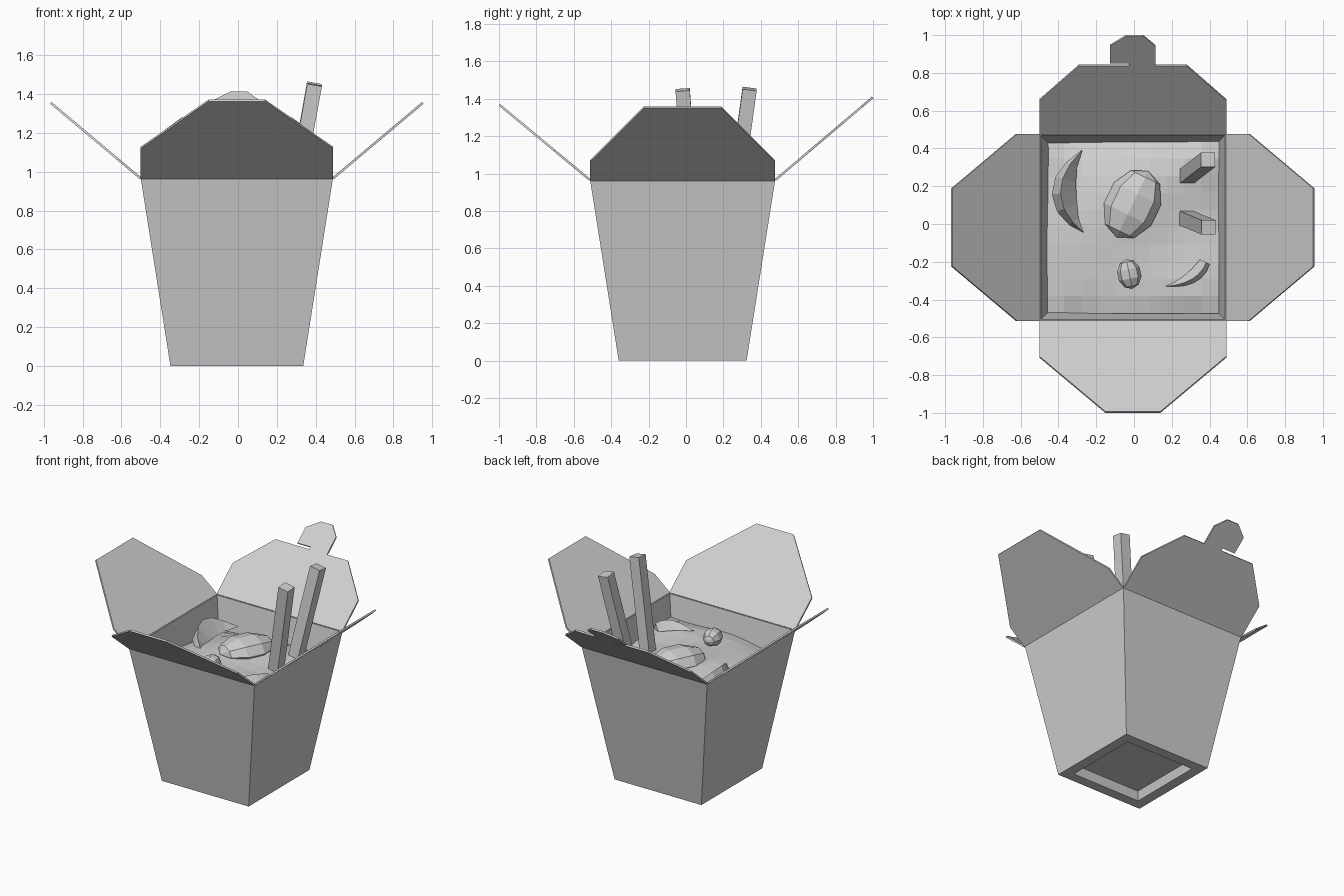
import bpy, bmesh, math
from mathutils import Vector, Matrix

cube = bpy.data.objects.get("Cube")
if cube:
    bpy.data.objects.remove(cube, do_unlink=True)

grey = bpy.data.materials.new("light grey card")
grey.use_nodes = True
grey.diffuse_color = (0.62, 0.62, 0.62, 1)
grey.node_tree.nodes["Principled BSDF"].inputs["Base Color"].default_value = grey.diffuse_color

CX, CY = -0.006, -0.018     # axis of the carton
BASE, RIM, H = 0.342, 0.495, 0.967
WALL = 0.016


def finish(name, bm, normals=True):
    if normals:
        bmesh.ops.recalc_face_normals(bm, faces=bm.faces)
    mesh = bpy.data.meshes.new(name)
    bm.to_mesh(mesh)
    bm.free()
    obj = bpy.data.objects.new(name, mesh)
    mesh.materials.append(grey)
    bpy.context.collection.objects.link(obj)
    return obj


def loft(name, rings, closed=False):
    """Skin a list of equal point rings, capping both ends."""
    bm = bmesh.new()
    rows = [[bm.verts.new(p) for p in ring] for ring in rings]
    n = len(rows[0])
    for a, b in zip(rows, rows[1:]):
        for i in range(n):
            j = (i + 1) % n
            bm.faces.new((a[i], a[j], b[j], b[i]))
    bm.faces.new(rows[0])
    bm.faces.new(rows[-1])
    return finish(name, bm)


def square(half, z):
    return [(CX + sx * half, CY + sy * half, z)
            for sx, sy in ((-1, -1), (1, -1), (1, 1), (-1, 1))]


# Tapered carton: recessed foot, outer wall, rim, inner wall, floor
loft("carton", [square(0.255, 0.06), square(0.27, 0), square(BASE, 0),
                square(RIM, H), square(RIM - 0.008, H),
                square(0.452, 0.78), square(BASE, 0.1)])


# Open flaps: outlines given as (across, outward from hinge)
def flap(name, outline, direction, rise):
    out = Vector(direction)
    side = Vector((1, 0, 0)) if out.y else Vector((0, 1, 0))
    bm = bmesh.new()
    verts = []
    for across, reach in outline:
        p = Vector((CX, CY, H)) + side * across + out * (RIM + reach)
        p.z += reach * rise
        verts.append(bm.verts.new(p))
    face = bm.faces.new(verts)
    face.normal_update()
    if face.normal.z < 0:
        face.normal_flip()
    obj = finish(name, bm, False)
    thick = obj.modifiers.new("thickness", 'SOLIDIFY')
    thick.thickness = 0.012
    thick.offset = -0.2
    return obj


side_flap = [(-RIM, 0), (RIM, 0), (RIM, 0.12), (0.207, 0.462), (-0.207, 0.462), (-RIM, 0.12)]
flap("left_flap", side_flap, (1, 0, 0), 0.84)
flap("right_flap", side_flap, (-1, 0, 0), 0.84)
flap("front_flap", [(-RIM, 0), (RIM, 0), (RIM, 0.19), (0.145, 0.483),
                    (-0.145, 0.483), (-RIM, 0.19)], (0, -1, 0), 0.83)
# The back flap ends in a hooked locking tab
flap("back_flap", [(-RIM, 0), (RIM, 0), (RIM, 0.18), (0.285, 0.363), (0.121, 0.363),
                   (0.121, 0.465), (0.055, 0.52), (-0.035, 0.52), (-0.122, 0.468),
                   (-0.122, 0.377), (-0.02, 0.377), (-0.02, 0.363),
                   (-0.285, 0.363), (-RIM, 0.18)], (0, 1, 0), 0.848)

# Uneven food surface, sinking towards the walls
bm = bmesh.new()
bmesh.ops.create_grid(bm, x_segments=10, y_segments=10, size=0.455)
for v in bm.verts:
    x, y = v.co.x, v.co.y
    edge = max(abs(x), abs(y)) / 0.455
    v.co.z = (0.845 - 0.05 * edge ** 4 - 0.03 * y + 0.02 * x
              + 0.012 * math.sin(9 * x + 2) + 0.014 * math.sin(8 * y - 5 * x))
    v.co.x += CX
    v.co.y += CY
finish("food_surface", bm, False)


# Chopsticks: square bars leaning outward
def stick(name, foot, tip):
    foot, tip = Vector(foot), Vector(tip)
    axis = (tip - foot).normalized()
    u = Vector((0, 1, 0)).cross(axis).normalized() * 0.038
    w = axis.cross(u).normalized() * 0.038
    loft(name, [[p + u + w, p - u + w, p - u - w, p + u - w]
                for p in (foot - axis * 0.08, tip)])


stick("back_chopstick", (0.28, 0.253, 0.82), (0.392, 0.34, 1.453))
stick("front_chopstick", (0.28, 0.03, 0.82), (0.395, -0.018, 1.448))


# Faceted lumps of food
def lump(name, centre, size, turn, segments, rings):
    bm = bmesh.new()
    bmesh.ops.create_uvsphere(bm, u_segments=segments, v_segments=rings, radius=1)
    bmesh.ops.transform(bm, verts=bm.verts, matrix=Matrix.Translation(centre)
                        @ Matrix.Rotation(turn, 4, 'Z')
                        @ Matrix.Diagonal((*size, 1))
                        @ Matrix.Rotation(math.pi / 2, 4, 'X'))
    finish(name, bm)


lump("large_dumpling", (-0.008, 0.105, 0.86), (0.145, 0.195, 0.085), -0.45, 8, 5)
lump("small_dumpling", (-0.025, -0.265, 0.885), (0.064, 0.08, 0.06), 0.2, 8, 5)


# Curved wedges of vegetable, tapering along an arc
def wedge(name, start, middle, end, width, height, taper, z):
    a, m, b = Vector(start), Vector(middle), Vector(end)
    ctrl = 2 * m - (a + b) / 2
    rings = []
    steps = 6
    for i in range(steps + 1):
        t = i / steps
        p = a * (1 - t) ** 2 + ctrl * 2 * t * (1 - t) + b * t * t
        d = ((ctrl - a) * (1 - t) + (b - ctrl) * t).normalized()
        n = Vector((-d.y, d.x)) * width / 2
        s = max(0.05, math.sin(math.pi * t * taper))
        rings.append([(p.x + n.x * s, p.y + n.y * s, z),
                      (p.x - n.x * s, p.y - n.y * s, z),
                      (p.x - n.x * s * 0.3, p.y - n.y * s * 0.3, z + height * s)])
    loft(name, rings)


wedge("large_vegetable_slice", (-0.275, 0.39), (-0.37, 0.16), (-0.255, -0.055),
      0.13, 0.11, 1, 0.83)
wedge("small_vegetable_slice", (0.17, -0.33), (0.30, -0.285), (0.375, -0.2),
      0.07, 0.06, 0.7, 0.85)
